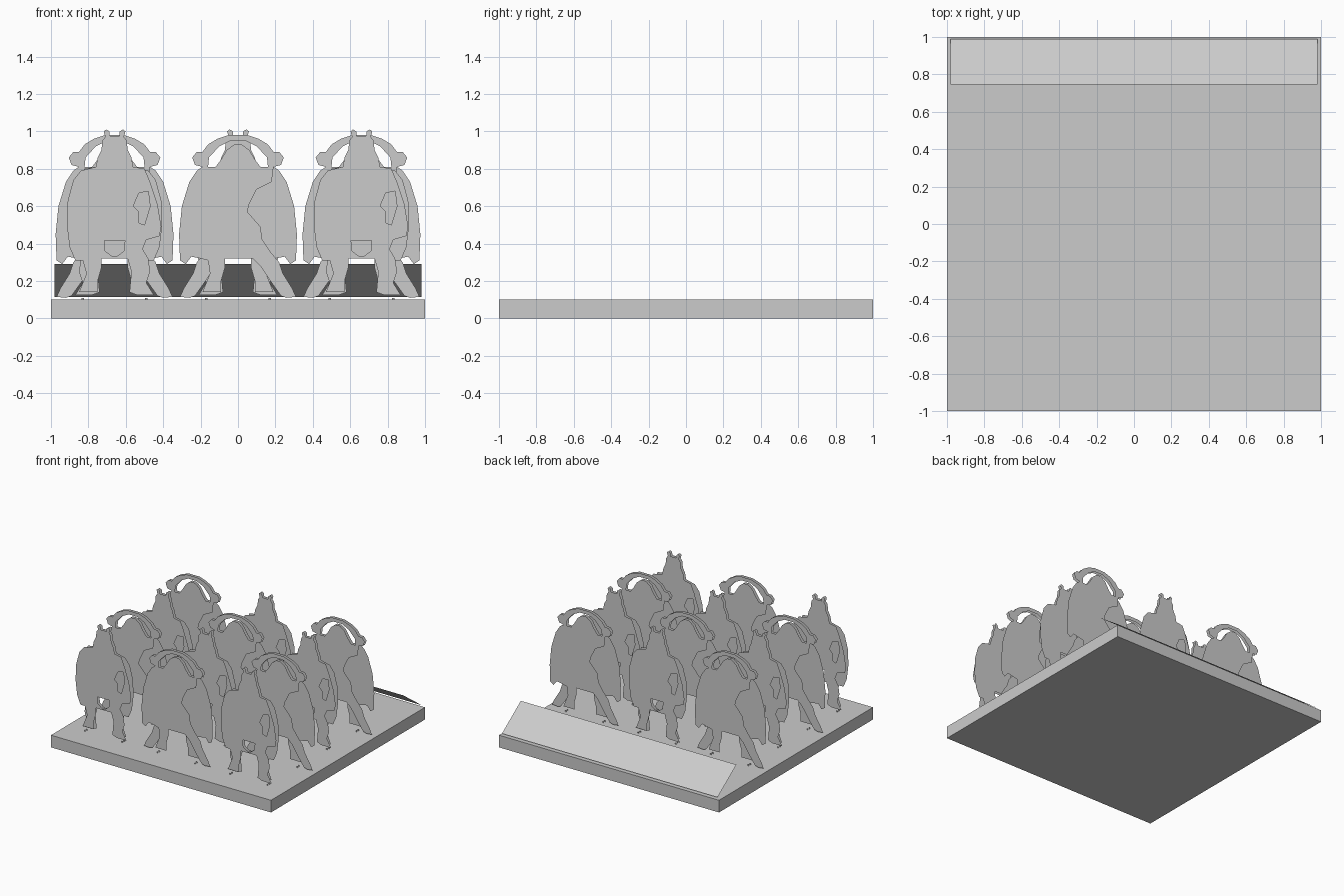
import bpy
import bmesh
from math import radians
from mathutils import Matrix

old = bpy.data.objects.get("Cube")
if old:
    bpy.data.objects.remove(old, do_unlink=True)

# One plain grey for everything
grey = bpy.data.materials.new("plain_grey")
grey.use_nodes = True
shade = (0.6, 0.6, 0.6, 1)
grey.diffuse_color = shade
grey.node_tree.nodes["Principled BSDF"].inputs["Base Color"].default_value = shade


def add_object(name, mesh):
    obj = bpy.data.objects.new(name, mesh)
    bpy.context.scene.collection.objects.link(obj)
    return obj


def mirrored(points):
    """Append the left-right mirror image of a half outline."""
    return points + [(-x, z) for x, z in reversed(points)]


def cutout_mesh(name, outlines):
    """Flat sheet facing the front; inner outlines become holes."""
    curve = bpy.data.curves.new(name + "_outline", "CURVE")
    curve.dimensions = "2D"
    curve.fill_mode = "FRONT"
    for outline in outlines:
        spline = curve.splines.new("POLY")
        spline.points.add(len(outline) - 1)
        spline.use_cyclic_u = True
        for point, (x, z) in zip(spline.points, outline):
            point.co = (x / 100, z / 100, 0, 1)
    helper = add_object(name + "_helper", curve)
    bpy.context.view_layer.update()
    graph = bpy.context.evaluated_depsgraph_get()
    mesh = bpy.data.meshes.new_from_object(helper.evaluated_get(graph))
    bpy.data.objects.remove(helper, do_unlink=True)
    bm = bmesh.new()
    bm.from_mesh(mesh)
    for face in bm.faces:
        if face.normal.z < 0:
            face.normal_flip()
    bm.transform(Matrix.Rotation(radians(90), 4, "X"))
    bm.to_mesh(mesh)
    bm.free()
    mesh.materials.clear()
    mesh.materials.append(grey)
    return mesh


# Tiny marks where the sheets touch the base
marks = [[(x - .6, 10), (x + .6, 10), (x + .6, 11), (x - .6, 11)]
         for x in (-17, 17)]

# Figure with a bare head: legs, ragged right side, head with two knobs, left side
head = [(10, 81), (9, 86), (7, 90), (6.5, 95), (5, 97), (5.8, 100),
        (4.5, 101), (2.8, 100), (2.5, 97.5)]
standing_body = (
    [(-19, 14), (-9, 14), (-9, 20), (-7, 27), (-7, 32), (0, 32), (7, 32),
     (9, 25), (8, 14), (12, 12.5), (21, 12.5), (17, 19), (19, 25), (18, 32),
     (15, 37), (17, 42), (24, 44), (25, 49), (23, 61), (19, 73), (16, 80)]
    + mirrored(head)
    + [(-18, 79), (-22, 74), (-25, 63), (-25.5, 50), (-24, 38), (-21, 31),
       (-17, 31), (-15, 24)])
belt_gap = mirrored([(5.5, 41.5), (5, 36), (1, 33)])
side_gap = [(10, 60), (13, 67), (18, 68), (19, 60), (16, 50), (13, 51), (13, 57)]
standing_mesh = cutout_mesh("standing_figure",
                            [standing_body, belt_gap, side_gap] + marks)

# Figure with raised arms: splayed leg, ragged side, arm ring, wide left cape
arms = [(19, 81), (23, 82), (24.5, 86), (22, 89), (19, 89), (16, 93),
        (11, 96), (5, 98)]
raised_body = (
    [(-19, 14), (-9, 14), (-9, 20), (-7, 27), (-7, 32), (8, 32), (12, 28),
     (18, 19), (23, 12), (26, 11), (31, 11.5), (29, 16), (24, 24), (22, 30),
     (17, 36), (13, 42), (12, 49), (5, 57), (6, 61), (10, 69), (18, 73)]
    + mirrored(arms)
    + [(-22, 79), (-26, 73), (-30, 60), (-31.5, 45), (-31, 31), (-28, 29),
       (-25, 33), (-20, 32), (-16, 31), (-15, 24)])
arm_gap = (mirrored([(16, 81), (15.5, 86), (10, 92), (4, 95)])
           + mirrored([(-12, 81), (-9, 85), (-6, 90), (-2, 93)]))
raised_mesh = cutout_mesh("raised_arm_figure", [raised_body, arm_gap] + marks)

# Four ranks of three, alternating figures; each has a front and a back sheet
for rank in range(4):
    for file in range(3):
        if (rank + file) % 2 == 0:
            kind, mesh = "standing_figure", standing_mesh
        else:
            kind, mesh = "raised_arm_figure", raised_mesh
        x, y = (file - 1) * 0.66, -0.79 + rank * 0.385
        for side, turn, offset in (("front", 0, -0.012), ("back", 180, 0.012)):
            sheet = add_object(f"{kind}_{side}_{rank + 1}_{file + 1}", mesh)
            sheet.location = (x, y + offset, 0)
            sheet.rotation_euler.z = radians(turn)

# Square base
base_mesh = bpy.data.meshes.new("base")
bm = bmesh.new()
bmesh.ops.create_cube(bm, size=1)
bmesh.ops.scale(bm, vec=(2, 2, 0.1), verts=bm.verts)
bmesh.ops.translate(bm, vec=(0, 0, 0.05), verts=bm.verts)
bm.to_mesh(base_mesh)
bm.free()
base_mesh.materials.append(grey)
add_object("base", base_mesh)

# Sloping blank panel along the rear edge
panel_mesh = bpy.data.meshes.new("rear_panel")
bm = bmesh.new()
low, high = (0.99, 0.115), (0.745, 0.29)
corners = [(0.98, *low), (-0.98, *low), (-0.98, *high), (0.98, *high)]
panel = bm.faces.new([bm.verts.new(c) for c in corners])
panel.normal_update()
if panel.normal.z < 0:
    panel.normal_flip()
bm.to_mesh(panel_mesh)
bm.free()
panel_mesh.materials.append(grey)
add_object("rear_panel", panel_mesh)
